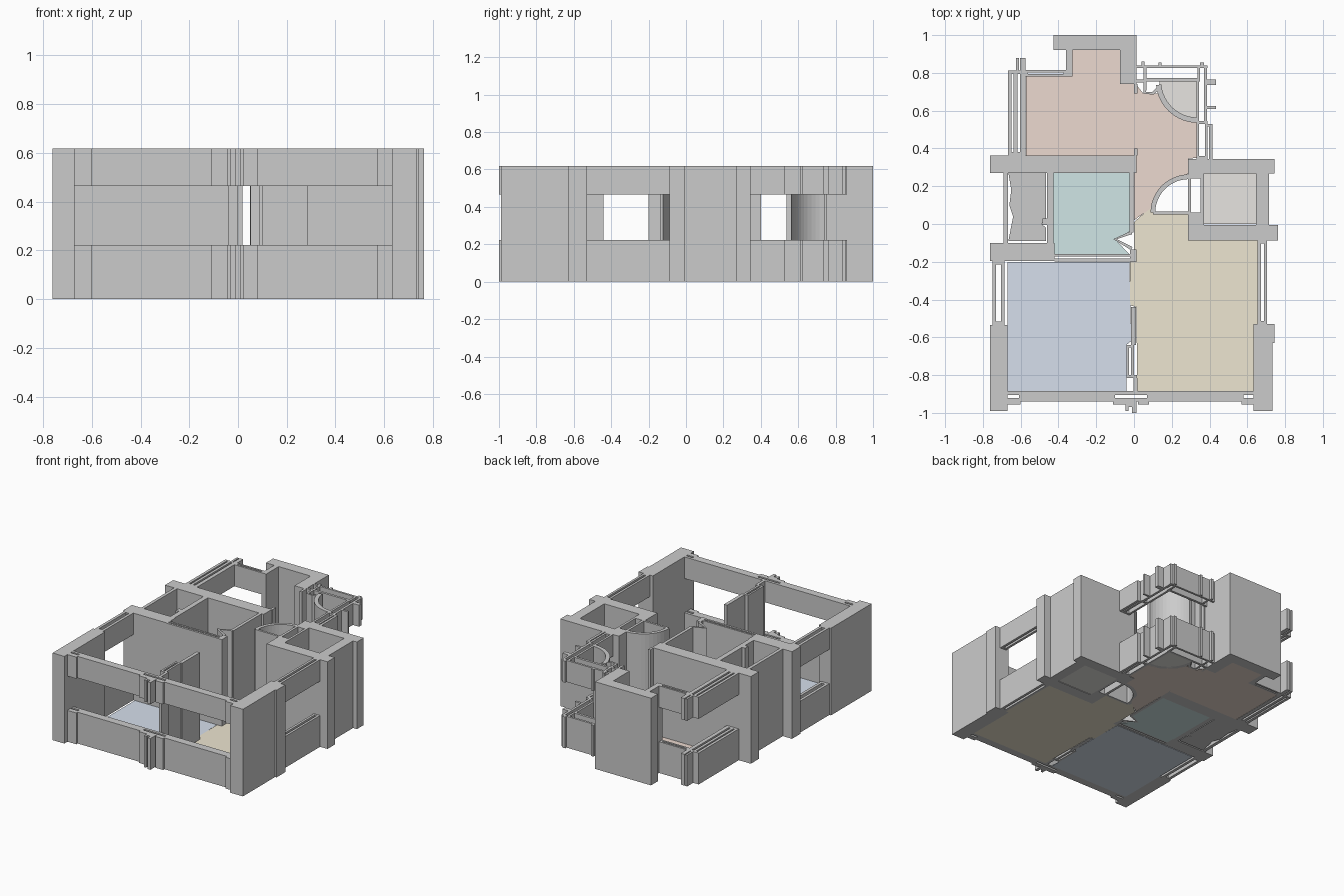
import bpy, bmesh, math
from mathutils import Vector

H = 0.618
FULL = [(0, H)]
BAND = [(0, 0.222), (0.465, H)]      # sill and lintel around a window opening


def prism(bm, pts, z0, z1):
    lo = [bm.verts.new((x, y, z0)) for x, y in pts]
    hi = [bm.verts.new((x, y, z1)) for x, y in pts]
    bm.faces.new(lo[::-1])
    bm.faces.new(hi)
    n = len(pts)
    for i in range(n):
        j = (i + 1) % n
        bm.faces.new((lo[i], lo[j], hi[j], hi[i]))


def build(name, outlines, levels, color=None):
    bm = bmesh.new()
    for pts in outlines:
        for z0, z1 in levels:
            prism(bm, pts, z0, z1)
    bmesh.ops.recalc_face_normals(bm, faces=bm.faces)
    me = bpy.data.meshes.new(name)
    bm.to_mesh(me)
    bm.free()
    ob = bpy.data.objects.new(name, me)
    bpy.context.collection.objects.link(ob)
    if color:
        mat = bpy.data.materials.new(name)
        mat.diffuse_color = (*color, 1)
        me.materials.append(mat)
    return ob


def walls(name, rects, levels=FULL):
    build(name, [[(a, b), (c, b), (c, d), (a, d)] for a, b, c, d in rects], levels)


def frame(x0, y0, x1, y1, t):
    # hollow rectangle as four bars
    return [(x0, y0, x0 + t, y1), (x1 - t, y0, x1, y1),
            (x0 + t, y0, x1 - t, y0 + t), (x0 + t, y1 - t, x1 - t, y1)]


def strip(name, path, t, levels=FULL):
    # thin wall following a polyline
    p = [Vector(q) for q in path]
    left, right = [], []
    for i, q in enumerate(p):
        d = (p[min(i + 1, len(p) - 1)] - p[max(i - 1, 0)]).normalized()
        n = Vector((-d.y, d.x)) * t / 2
        left.append(tuple(q + n))
        right.append(tuple(q - n))
    build(name, [left + right[::-1]], levels)


def arc(cx, cy, r, a0, a1, n=12):
    out = []
    for i in range(n + 1):
        a = math.radians(a0 + (a1 - a0) * i / n)
        out.append((cx + r * math.cos(a), cy + r * math.sin(a)))
    return out


# back alcove
walls("back_alcove_wall", [(-.425, .92, .013, 1), (-.36, .78, -.325, .92),
                           (-.075, .74, .013, .92)])

# back left window
walls("back_left_window_frame", frame(-.575, .78, -.36, .815, .013), BAND)
walls("back_left_side_window",
      [(-.668, .362, -.648, .812), (-.637, .38, -.617, .795), (-.603, .362, -.575, .88),
       (-.648, .795, -.603, .812), (-.625, .812, -.61, .88), (-.648, .362, -.603, .38)], BAND)

# middle cross wall and the small rooms
walls("middle_wall", [(-.762, .27, .013, .362), (0, .362, .018, .4)])
walls("closet_walls", [(-.69, -.1, -.667, .27), (-.46, -.1, -.425, .27),
                       (-.762, -.195, -.42, -.1), (-.485, -.005, -.46, .03)])
walls("bath_walls", [(-.025, -.045, -.003, .27), (-.42, -.173, -.02, -.16),
                     (-.42, -.198, -.02, -.183), (-.02, -.2, .013, -.135)])
strip("bath_niche", [(-.012, -.045), (-.1, -.08), (-.012, -.13)], .018)

# left wall and window
walls("left_wall", [(-.762, -.99, -.67, -.535)])
walls("left_window_frame", frame(-.75, -.535, -.685, -.195, .02), BAND)

# right wall and window
walls("right_wall", [(.632, -.99, .732, -.53), (.732, -.63, .743, -.53)])
walls("right_window_frame", frame(.655, -.53, .705, -.085, .017), BAND)

# front window wall
walls("front_wall",
      [(-.67, -.905, .632, -.885), (-.67, -.94, .632, -.92),
       (-.61, -.92, -.1, -.905), (.07, -.92, .58, -.905),
       (-.67, -.955, -.6, -.94), (-.11, -.955, -.045, -.94),
       (.02, -.955, .08, -.94), (.57, -.955, .632, -.94),
       (-.045, -.99, -.03, -.94), (-.03, -.97, -.01, -.94), (-.01, -1, .013, -.94)], BAND)

# wall between the two front rooms
walls("room_divider", [(-.04, -.8, -.027, -.655), (-.04, -.655, .0, -.64),
                       (-.015, -.8, .0, -.655), (-.04, -.815, .015, -.8),
                       (-.015, -.64, .01, -.44), (-.002, -.885, .018, -.815)])

# right side room
walls("right_room_walls",
      [(.285, .24, .37, .345), (.37, .268, .745, .345), (.645, -.005, .715, .268),
       (.285, -.087, .763, -.005), (.285, -.005, .37, .06), (.285, .06, .303, .24),
       (.353, .06, .37, .24), (.1, .05, .285, .065)])
strip("hall_curved_wall", arc(.29, .06, .19, 180, 90), .025)

# back right corner windows and curved wall
walls("back_right_window",
      [(.013, .825, .39, .84), (.05, .755, .35, .772), (.05, .772, .065, .825),
       (.013, .75, .05, .765), (.33, .545, .345, .755), (.37, .545, .387, .825),
       (.335, .772, .35, .825), (.387, .735, .435, .765), (.387, .61, .435, .625),
       (.04, .84, .055, .86), (.13, .84, .145, .855), (.35, .84, .37, .855)], BAND)
walls("back_right_side_window",
      frame(.33, .345, .39, .545, .015) + [(.397, .345, .415, .53), (.39, .515, .397, .53)], BAND)
strip("corner_curved_wall", arc(.335, .755, .205, 185, 270), .028)
strip("corner_small_wall", [(.058, .755), (.058, .695), (.1, .692), (.135, .725)], .016)
walls("corner_post", [(.0, .69, .018, .74)])

# coloured floors
Z = [(0, .004)]
build("back_room_floor",
      [[(-.573, .362), (-.573, .78), (-.325, .78), (-.325, .92), (-.075, .92), (-.075, .74),
        (.01, .74), (.05, .69), (.13, .69), (.17, .62), (.24, .56), (.33, .54), (.33, .35),
        (.285, .345), (.285, .265), (.2, .23), (.13, .155), (.1, .09), (0, .02), (0, .362)]],
      Z, (.84, .70, .63))
build("bath_floor", [[(-.425, -.16), (-.025, -.16), (-.1, -.08), (-.025, -.04),
                      (-.025, .27), (-.425, .27)]], Z, (.63, .79, .79))
build("front_left_floor", [[(-.67, -.885), (-.04, -.885), (-.04, -.64), (-.015, -.62),
                            (-.025, -.2), (-.67, -.2)]], Z, (.67, .74, .84))
build("front_right_floor",
      [[(.018, -.885), (.632, -.885), (.632, -.53), (.658, -.53), (.658, -.087), (.285, -.087),
        (.285, .05), (.1, .06), (.09, .09), (0, .01), (.0, -.13), (.012, -.2), (-.022, -.2),
        (-.022, -.43), (.012, -.44)]], Z, (.85, .79, .64))
build("closet_floor",
      [[(-.665, -.09), (-.465, -.09), (-.465, -.02), (-.49, 0), (-.465, .03), (-.465, .27),
        (-.665, .27), (-.65, .18), (-.66, .1), (-.64, .04)]], Z, (.68, .68, .69))
build("right_room_floor", [[(.37, 0), (.645, 0), (.645, .268), (.37, .268)]], Z, (.80, .78, .75))
build("corner_floor", [[(.33, .755)] + arc(.33, .755, .195, 180, 270)], Z, (.80, .78, .75))
